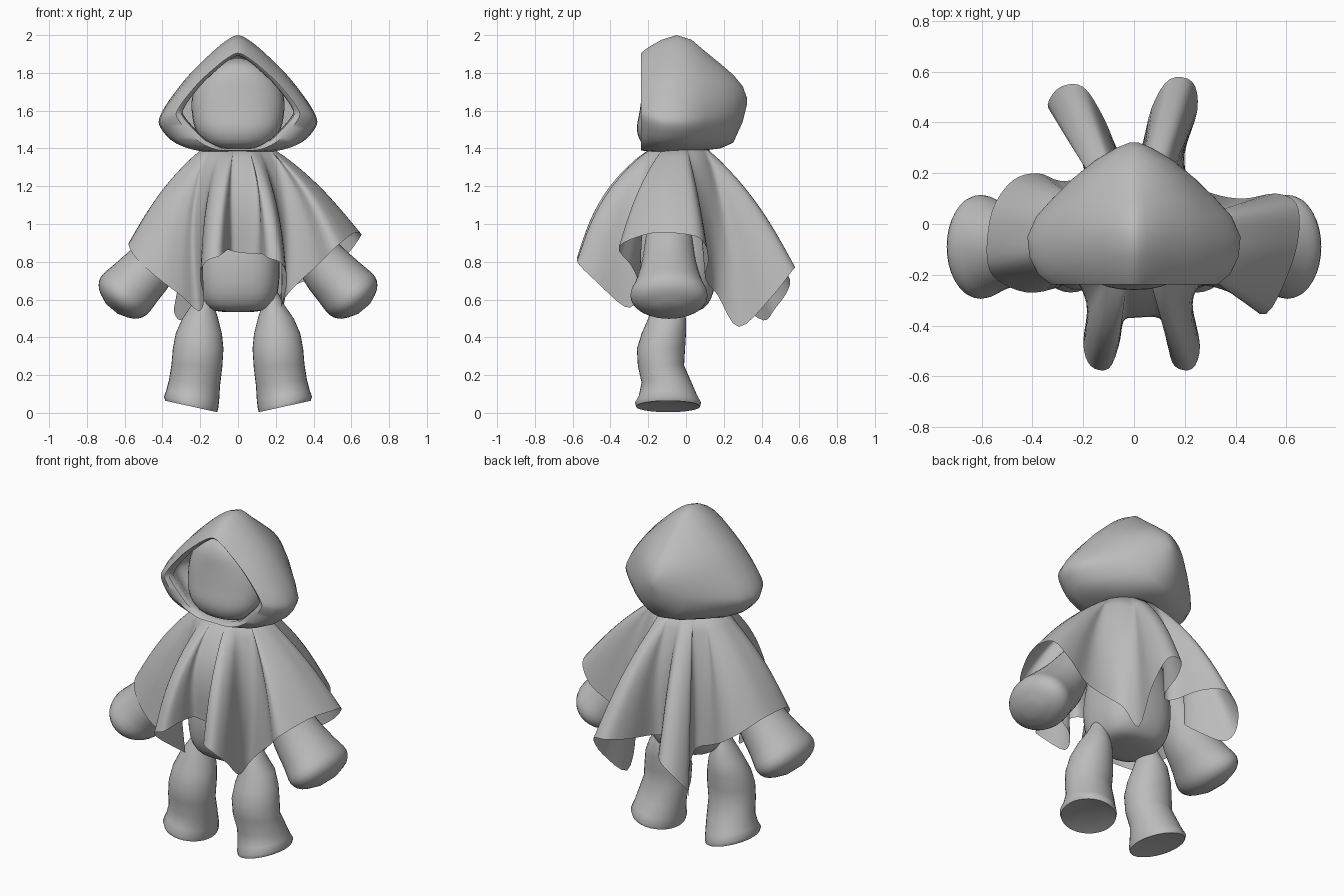
import bpy
import bmesh
from math import sin, cos, pi, atan2, radians, copysign
from mathutils import Vector

default_cube = bpy.data.objects.get("Cube")
if default_cube:
    bpy.data.objects.remove(default_cube, do_unlink=True)

# One plain grey for everything
GREY = (.5, .5, .5, 1)
grey = bpy.data.materials.new("plain_grey")
grey.use_nodes = True
grey.diffuse_color = GREY
shader = grey.node_tree.nodes["Principled BSDF"]
shader.inputs["Base Color"].default_value = GREY
shader.inputs["Roughness"].default_value = .8


def spline(a, b, c, d, steps):
    """Smooth samples from b up to, but not including, c."""
    samples = []
    for s in range(steps):
        t = s / steps
        samples.append(b + (c - a) * (t / 2)
                       + (a * 2 - b * 5 + c * 4 - d) * (t * t / 2)
                       + (b * 3 - a - c * 3 + d) * (t ** 3 / 2))
    return samples


def smooth_loop(points, steps):
    """Closed smooth curve through the given points."""
    points = [Vector(p) for p in points]
    count = len(points)
    result = []
    for i in range(count):
        result += spline(*(points[(i + k) % count] for k in (-1, 0, 1, 2)), steps)
    return result


def refine(rows, steps):
    """Insert smoothly interpolated rows between the given ones."""
    rows = [Vector(r) for r in rows]
    padded = [rows[0]] + rows + [rows[-1]]
    result = []
    for four in zip(padded, padded[1:], padded[2:], padded[3:]):
        result += spline(*four, steps)
    return result + [rows[-1]]


def loft(name, rings, capped=True, sharp_angle=50):
    """Skin a list of equal rings into one object."""
    bm = bmesh.new()
    rows = [[bm.verts.new(p) for p in ring] for ring in rings]
    for lower, upper in zip(rows, rows[1:]):
        count = len(lower)
        for i in range(count):
            j = (i + 1) % count
            bm.faces.new((lower[i], lower[j], upper[j], upper[i]))
    if capped:
        bm.faces.new(rows[0])
        bm.faces.new(rows[-1])
    bmesh.ops.recalc_face_normals(bm, faces=bm.faces)
    mesh = bpy.data.meshes.new(name)
    bm.to_mesh(mesh)
    bm.free()
    mesh.materials.append(grey)
    obj = bpy.data.objects.new(name, mesh)
    bpy.context.collection.objects.link(obj)
    bpy.ops.object.select_all(action='DESELECT')
    obj.select_set(True)
    bpy.context.view_layer.objects.active = obj
    bpy.ops.object.shade_smooth_by_angle(angle=radians(sharp_angle))


def oval(center, axis_u, axis_v, power=1, count=32):
    """Ring spanned by two half-axis vectors; a power under one squares it off."""
    center, axis_u, axis_v = Vector(center), Vector(axis_u), Vector(axis_v)
    ring = []
    for i in range(count):
        c, s = cos(2 * pi * i / count), sin(2 * pi * i / count)
        ring.append(center + axis_u * copysign(abs(c) ** power, c)
                    + axis_v * copysign(abs(s) ** power, s))
    return ring


# Hood: rounded triangular sections from the inner lining, round the rim, to the back
half = [(0, 1), (.17, .92), (.36, .77), (.6, .55), (.8, .32), (.95, .11),
        (1, -.05), (.95, -.35), (.78, -.75), (.45, -.98), (0, -1)]
outline = [(u, v, 0) for u, v in half] + [(-u, v, 0) for u, v in half[-2:0:-1]]
section = smooth_loop(outline, 3)


def hood_ring(y, width, top, side, bottom, pinch=0):
    """One section; pinch narrows its lower part, and it grows rounder to the back."""
    roundness = min(1, max(0, y * 4))
    ring = []
    for p in section:
        p = p.lerp(p.normalized(), roundness)
        height = top - side if p.y > 0 else side - bottom
        spread = width * (1 - pinch * max(0, -p.y))
        ring.append(Vector((p.x * spread, y, side + p.y * height)))
    return ring


lining = [(0, .3, 1.86, 1.6, 1.42), (-.06, .345, 1.91, 1.59, 1.41),
          (-.13, .34, 1.91, 1.59, 1.405, .15), (-.2, .295, 1.89, 1.59, 1.4, .35)]
shell = [(-.228, .305, 1.895, 1.59, 1.395, .35), (-.238, .33, 1.905, 1.58, 1.39, .25),
         (-.2, .378, 1.935, 1.57, 1.385), (-.13, .412, 1.975, 1.555, 1.38),
         (-.05, .42, 2, 1.55, 1.385), (.03, .385, 1.975, 1.55, 1.385),
         (.1, .322, 1.915, 1.56, 1.39), (.18, .24, 1.85, 1.57, 1.4),
         (.25, .155, 1.79, 1.59, 1.43), (.3, .07, 1.73, 1.63, 1.54),
         (.322, .015, 1.67, 1.65, 1.63)]
loft("hood", [hood_ring(*r) for r in lining + shell])

# Head: blank, slightly squared egg, fullest at the chin
head_rows = [(1.4, .11, .1, -.085), (1.43, .175, .145, -.09), (1.5, .225, .17, -.09),
             (1.6, .245, .168, -.077), (1.7, .237, .165, -.065), (1.79, .185, .15, -.065),
             (1.85, .1, .11, -.065), (1.88, .01, .01, -.065)]
loft("head", [oval((0, y, z), (rx, 0, 0), (0, ry, 0), .85)
              for z, rx, ry, y in refine(head_rows, 3)])

# Body: squared sack under the cape
body_rows = [(.535, .08, .08), (.555, .165, .155), (.64, .21, .205), (.8, .22, .215),
             (1, .195, .18), (1.2, .15, .13), (1.38, .12, .1)]
loft("body", [oval((0, -.06, z), (rx, 0, 0), (0, ry, 0), .72)
              for z, rx, ry in refine(body_rows, 3)])

# Cape: four draped folds, two in front and two behind, open over both arms
front_hem = [(0, -.36, .85), (.1, -.37, .84), (.13, -.47, .84), (.16, -.56, .82),
             (.23, -.57, .79), (.26, -.48, .7), (.23, -.32, .56), (.25, -.25, .61),
             (.32, -.25, .69), (.42, -.29, .78), (.52, -.355, .88)]
left_hem = [(.61, -.19, .95), (.65, -.04, .95), (.64, .08, .92), (.56, .12, .82),
            (.43, .1, .73), (.31, .12, .68), (.22, .17, .62)]
back_hem = [(.2, .28, .455), (.25, .45, .61), (.23, .56, .75), (.14, .57, .77),
            (.07, .46, .75), (.02, .28, .72), (-.05, .27, .72), (-.12, .42, .74),
            (-.2, .54, .72), (-.29, .54, .65), (-.34, .47, .55), (-.3, .41, .49),
            (-.22, .28, .58), (-.2, .19, .66)]
right_hem = [(-.29, .17, .7), (-.38, .2, .75), (-.48, .17, .82), (-.56, .05, .89),
             (-.58, -.13, .89), (-.54, -.22, .82), (-.42, -.27, .71), (-.3, -.25, .62),
             (-.21, -.21, .54), (-.18, -.31, .6), (-.2, -.47, .72), (-.17, -.56, .8),
             (-.1, -.57, .83), (-.06, -.48, .86), (-.04, -.38, .86)]
hem = smooth_loop(front_hem + left_hem + back_hem + right_hem, 4)
neck_center = Vector((0, -.04, 1.39))


def cape_point(edge, t):
    """Point on the line of cloth from the neck (t = 0) to the hem (t = 1)."""
    angle = atan2(edge.y - neck_center.y, edge.x)
    outward = Vector((cos(angle), sin(angle), 0))
    neck = neck_center + Vector((.2 * outward.x, .165 * outward.y, 0))
    bulge = .035 + (.045 if outward.y < 0 else .015) * abs(outward.y)
    return neck.lerp(edge, t) + outward * bulge * sin(pi * t ** .8)


ROWS = 12
collar = [cape_point(edge, 0).lerp(neck_center, .4) + Vector((0, 0, .012)) for edge in hem]
cape_rings = [[cape_point(edge, i / ROWS) for edge in hem] for i in range(ROWS + 1)]
loft("cape", [collar] + cape_rings, capped=False, sharp_angle=80)

# Limbs: (x, z, thickness, depth) for arms, (z, inner, outer, front, back, tilt) for legs
arm_rows = [(.2, 1.2, .06, .08), (.35, .95, .1, .12), (.45, .79, .135, .145),
            (.54, .69, .15, .175), (.605, .62, .157, .205), (.643, .575, .12, .165),
            (.667, .55, .04, .06)]
leg_rows = [(.66, .15, .2, -.12, -.06, 0), (.58, .13, .24, -.17, -.03, 0),
            (.5, .105, .295, -.2, 0, 0), (.42, .085, .33, -.235, 0, 0),
            (.34, .077, .345, -.26, -.005, 0), (.25, .083, .352, -.255, -.01, .05),
            (.16, .095, .365, -.235, .03, .12), (.09, .1, .38, -.25, .06, .2),
            (.055, .105, .392, -.27, .08, .22), (.034, .11, .385, -.265, .075, .22),
            (.045, .17, .32, -.19, .01, .22)]
for side, label in ((1, "left"), (-1, "right")):
    # Arm: widening sleeve ending in a rounded mitten
    loft(label + "_arm",
         [oval((side * x, -.09, z), (side * .77 * w, 0, .64 * w), (0, d, 0))
          for x, z, w, d in refine(arm_rows, 3)])
    # Leg: bulging boot with a flared, tilted sole
    rings = []
    for z, inner, outer, front, back, tilt in leg_rows:
        reach = (outer - inner) / 2
        rings.append(oval((side * (inner + outer) / 2, (front + back) / 2, z),
                          (side * reach, 0, tilt * reach), (0, (back - front) / 2, 0)))
    loft(label + "_leg", rings)
